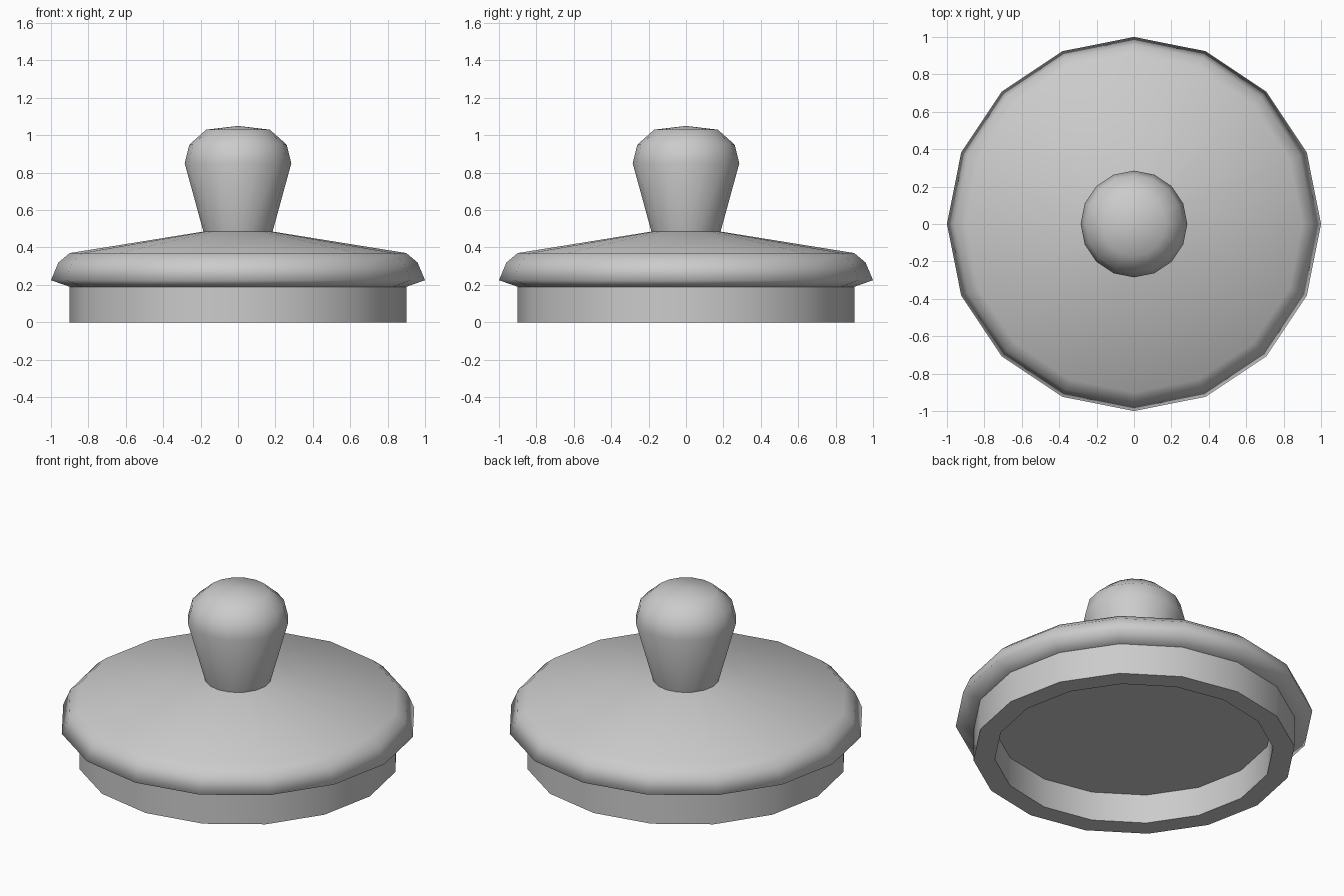
import bpy
import math

SIDES = 16

cube = bpy.data.objects.get("Cube")
if cube:
    bpy.data.objects.remove(cube, do_unlink=True)

grey = bpy.data.materials.new("plain_grey")
grey.use_nodes = True
colour = (0.6, 0.6, 0.6, 1)
grey.diffuse_color = colour
grey.node_tree.nodes["Principled BSDF"].inputs["Base Color"].default_value = colour


def lathe(name, profile, smooth_angle):
    """Turn a (radius, height) profile around z; radius 0 becomes a single pole."""
    verts, faces, rings = [], [], []
    for r, z in profile:
        count = SIDES if r > 0 else 1
        start = len(verts)
        for i in range(count):
            a = 2 * math.pi * i / SIDES
            verts.append((r * math.cos(a), r * math.sin(a), z))
        rings.append([start + i % count for i in range(SIDES)])
    for low, high in zip(rings, rings[1:]):
        for i in range(SIDES):
            j = (i + 1) % SIDES
            loop = [low[i], low[j], high[j], high[i]]
            faces.append(list(dict.fromkeys(loop)))
    mesh = bpy.data.meshes.new(name)
    mesh.from_pydata(verts, [], faces)
    mesh.materials.append(grey)
    obj = bpy.data.objects.new(name, mesh)
    bpy.context.collection.objects.link(obj)
    bpy.ops.object.select_all(action='DESELECT')
    obj.select_set(True)
    bpy.context.view_layer.objects.active = obj
    bpy.ops.object.shade_smooth_by_angle(angle=math.radians(smooth_angle))
    return obj


# Hollow skirt that drops into the pot, with its recessed ceiling
lathe("skirt", [(0, 0.18), (0.78, 0.18), (0.78, 0), (0.9, 0), (0.9, 0.19)], 30)

# Rounded brim and shallow conical cover
lathe("cover", [(0.9, 0.19), (1.0, 0.225), (0.96, 0.32), (0.9, 0.37), (0.185, 0.485)], 120)

# Flared grip with a domed top
lathe("knob", [(0.185, 0.485), (0.285, 0.85), (0.26, 0.95), (0.17, 1.03), (0, 1.05)], 80)
